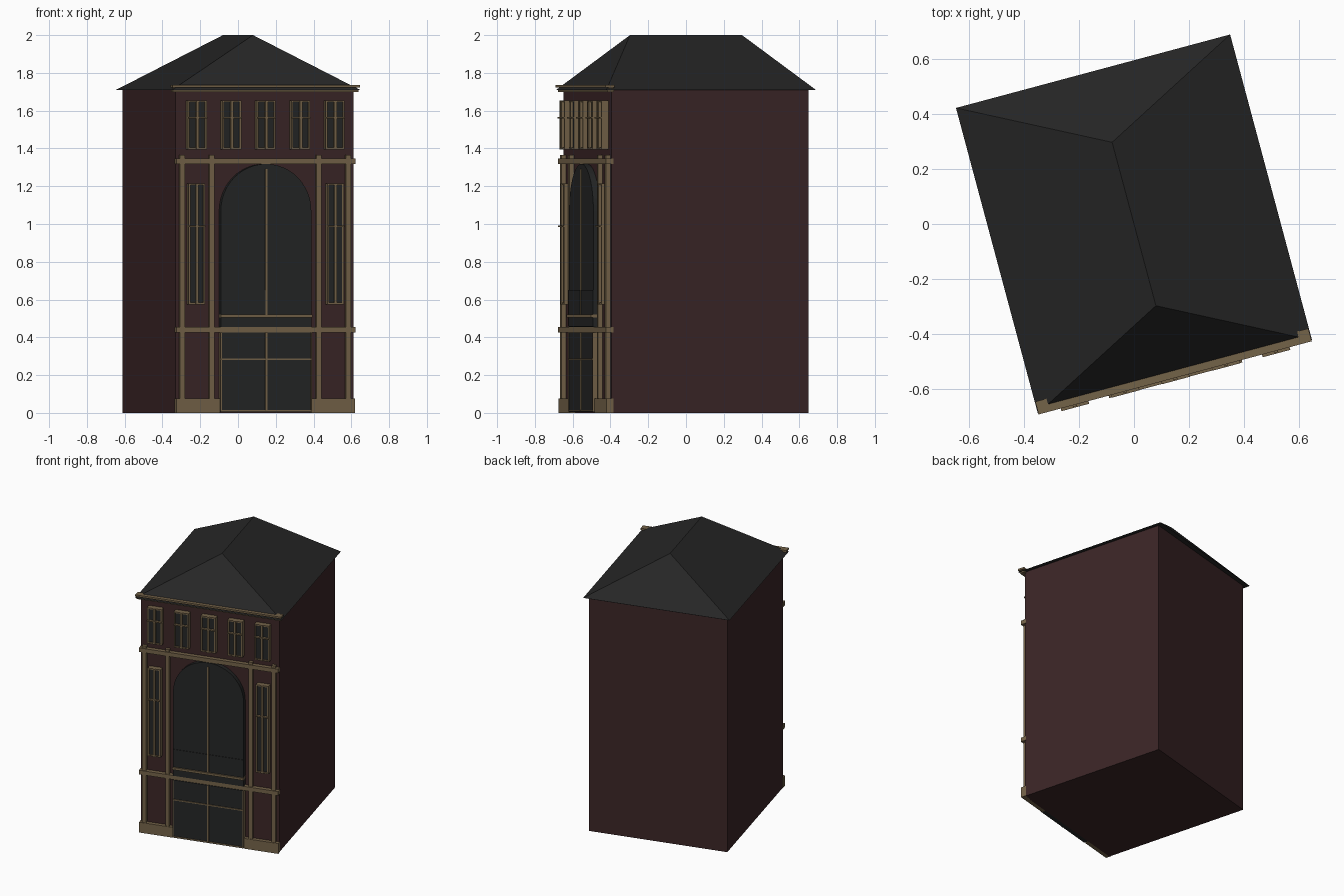
import bpy, bmesh, math

if "Cube" in bpy.data.objects:
    bpy.data.objects.remove(bpy.data.objects["Cube"])

TURN = math.radians(15)      # whole house is turned on its plot
W, D = 0.487, 0.54           # half width and half depth of the walls
EAVE, TOP = 1.71, 2.0


def material(name, rgb):
    m = bpy.data.materials.new(name)
    m.diffuse_color = (*rgb, 1)
    m.use_nodes = True
    m.node_tree.nodes["Principled BSDF"].inputs["Base Color"].default_value = m.diffuse_color
    return m


BRICK = material("dark_brick", (0.043, 0.0185, 0.0195))
SLATE = material("slate", (0.0195, 0.0195, 0.0195))
GLASS = material("dark_glass", (0.0175, 0.0185, 0.0185))
STONE = material("tan_stone", (0.175, 0.125, 0.066))


def finish(name, bm, mat):
    bmesh.ops.recalc_face_normals(bm, faces=bm.faces)
    mesh = bpy.data.meshes.new(name)
    bm.to_mesh(mesh)
    bm.free()
    mesh.materials.append(mat)
    obj = bpy.data.objects.new(name, mesh)
    obj.rotation_euler.z = TURN
    bpy.context.collection.objects.link(obj)
    return obj


def add_box(bm, x0, x1, y0, y1, z0, z1):
    vs = bmesh.ops.create_cube(bm, size=1)["verts"]
    for v in vs:
        v.co = ((x0 + x1) / 2 + v.co.x * (x1 - x0),
                (y0 + y1) / 2 + v.co.y * (y1 - y0),
                (z0 + z1) / 2 + v.co.z * (z1 - z0))


def boxes(name, mat, items):
    bm = bmesh.new()
    for b in items:
        add_box(bm, *b)
    return finish(name, bm, mat)


def facade(x0, x1, z0, z1, out):
    """Box on the front wall reaching out to depth `out`."""
    return (x0, x1, -out, -D + 0.01, z0, z1)


def window(name, cx, w, z0, z1, transom):
    """Glass block with a thin frame, a mullion and a transom."""
    h, t = w / 2, 0.009
    boxes(name + "_glass", GLASS, [facade(cx - h + .002, cx + h - .002, z0 + .002, z1 - .002, 0.570)])
    boxes(name + "_frame", STONE, [
        facade(cx - h, cx - h + t, z0, z1, 0.578),
        facade(cx + h - t, cx + h, z0, z1, 0.578),
        facade(cx - h, cx + h, z0, z0 + t, 0.578),
        facade(cx - h, cx + h, z1 - t, z1, 0.578),
        facade(cx - 0.007, cx + 0.007, z0, z1, 0.584),
        facade(cx - h, cx + h, transom - 0.004, transom + 0.004, 0.588)])


# Walls
boxes("walls", BRICK, [(-W, W, -D, D, 0, EAVE)])

# Hipped roof with a short ridge
bm = bmesh.new()
rx, ry, ridge = 0.515, 0.574, 0.307
base = [bm.verts.new((sx * rx, sy * ry, EAVE)) for sx, sy in ((-1, -1), (1, -1), (1, 1), (-1, 1))]
front = bm.verts.new((0, -ridge, TOP))
back = bm.verts.new((0, ridge, TOP))
a, b, c, d = base
for f in ((d, c, b, a), (a, b, front), (b, c, back, front), (c, d, back), (d, a, front, back)):
    bm.faces.new(f)
finish("roof", bm, SLATE)

# Cornice in three steps
boxes("cornice", STONE, [
    facade(-0.508, 0.508, 1.700, 1.710, 0.566),
    facade(-0.500, 0.500, 1.710, 1.722, 0.560),
    facade(-0.513, 0.513, 1.722, 1.735, 0.578)])

# Plinths, string courses and pilasters
boxes("plinths", STONE, [facade(-0.49, -0.25, 0, 0.075, 0.568), facade(0.25, 0.49, 0, 0.075, 0.568)])
boxes("string_courses", STONE, [facade(-0.49, 0.49, z, z + 0.03, 0.570) for z in (0.425, 1.318)])
boxes("pilasters", STONE, [facade(x - 0.0135, x + 0.0135, 0.07, 1.365, 0.564)
                           for x in (-0.455, -0.293, 0.293, 0.455)])

# Top floor and side windows
for i in range(5):
    window(f"upper_window_{i + 1}", (i - 2) * 0.189, 0.104, 1.395, 1.655, 1.563)
for side, x in (("left", -0.38), ("right", 0.38)):
    window(f"{side}_tall_window", x, 0.09, 0.575, 1.215, 0.988)

# Arched window
R, SPRING = 0.248, 1.07
bm = bmesh.new()
outline = [(-R, 0.455), (R, 0.455)]
outline += [(R * math.cos(t), SPRING + R * math.sin(t)) for t in (math.pi * i / 24 for i in range(25))]
face = bm.faces.new([bm.verts.new((x, -D + 0.01, z)) for x, z in outline])
ext = bmesh.ops.extrude_face_region(bm, geom=[face])["geom"]
for v in (g for g in ext if isinstance(g, bmesh.types.BMVert)):
    v.co.y = -0.574
finish("arched_window", bm, GLASS)
boxes("arched_window_lower_panel", GLASS, [facade(-R, R, 0.457, 0.65, 0.577)])
boxes("arched_window_mullion", STONE, [facade(-0.005, 0.005, 0.51, 1.29, 0.581)])
boxes("balcony_rail", STONE, [facade(-0.25, 0.25, 0.505, 0.521, 0.587)])

# Entrance doors
boxes("entrance", GLASS, [facade(-R, R, 0.004, 0.425, 0.575)])
boxes("entrance_frame", STONE, [
    facade(-0.25, 0.25, 0.008, 0.016, 0.579),
    facade(-0.25, -0.244, 0.008, 0.425, 0.579),
    facade(0.244, 0.25, 0.008, 0.425, 0.579),
    facade(-0.005, 0.005, 0.008, 0.425, 0.581),
    facade(-0.25, 0.25, 0.279, 0.287, 0.581)])
